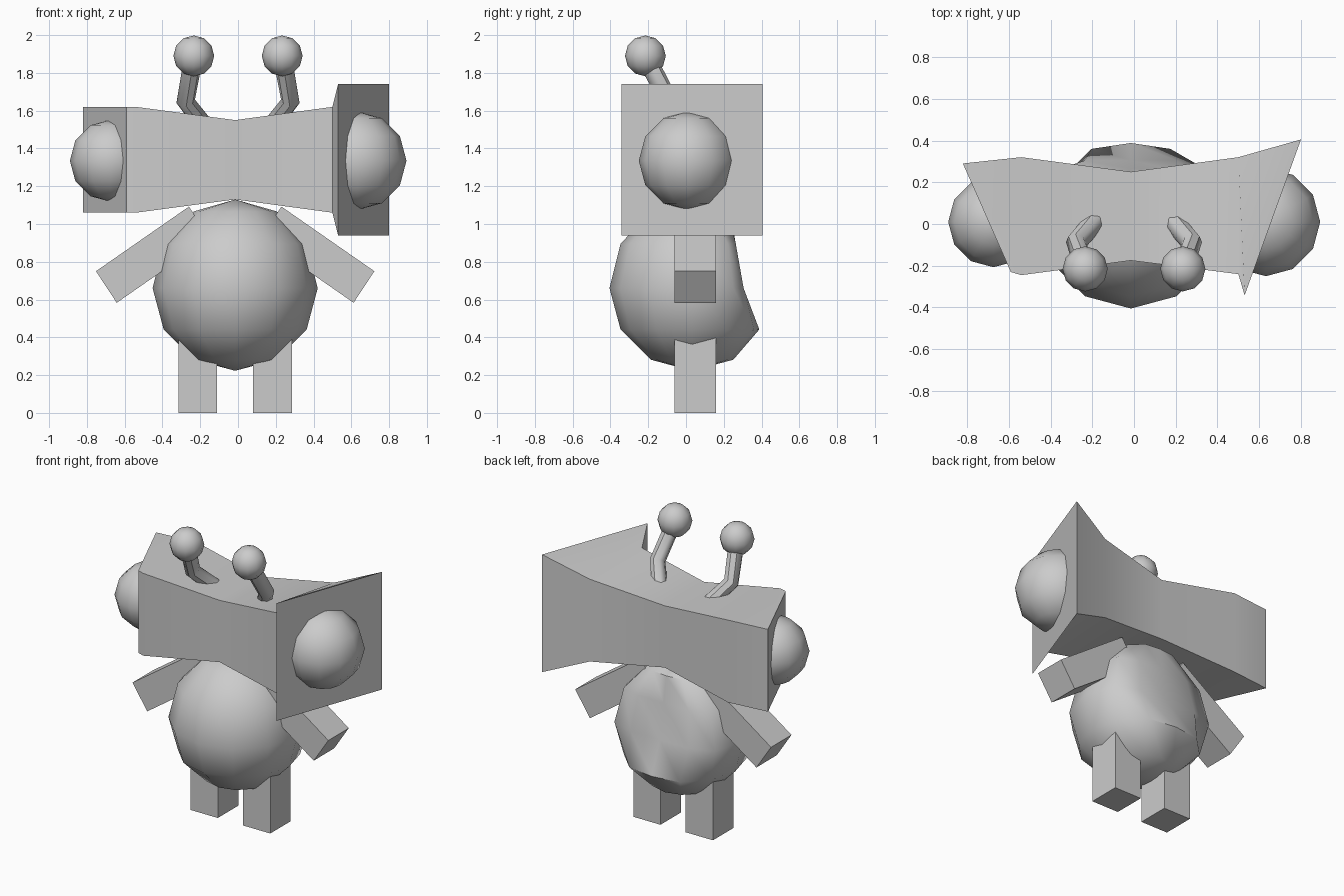
import bpy, bmesh, math
from mathutils import Vector

if "Cube" in bpy.data.objects:
    bpy.data.objects.remove(bpy.data.objects["Cube"])

MID = -0.015  # symmetry line of body and limbs


def finish(name, bm, angle=None):
    bmesh.ops.recalc_face_normals(bm, faces=bm.faces[:])
    mesh = bpy.data.meshes.new(name)
    bm.to_mesh(mesh)
    bm.free()
    ob = bpy.data.objects.new(name, mesh)
    bpy.context.collection.objects.link(ob)
    if angle:
        bpy.ops.object.select_all(action='DESELECT')
        ob.select_set(True)
        bpy.context.view_layer.objects.active = ob
        bpy.ops.object.shade_smooth_by_angle(angle=math.radians(angle))
    return ob


def ball(bm, centre, radius, segments=12, rings=6):
    made = bmesh.ops.create_uvsphere(bm, u_segments=segments, v_segments=rings, radius=radius)
    bmesh.ops.translate(bm, verts=made['verts'], vec=centre)
    return made['verts']


def loft(bm, loops):
    rows = [[bm.verts.new(p) for p in loop] for loop in loops]
    n = len(rows[0])
    for a, b in zip(rows, rows[1:]):
        for i in range(n):
            j = (i + 1) % n
            bm.faces.new((a[i], a[j], b[j], b[i]))
    bm.faces.new(rows[0])
    bm.faces.new(rows[-1])


def box(name, outline):
    # front outline (x, z) extruded through the limb depth
    bm = bmesh.new()
    loft(bm, [[(x, y, z) for x, z in outline] for y in (-0.06, 0.16)])
    finish(name, bm)


# head: front x/y, back x/y, half height of each cross-section
sections = [(-0.59, -0.23, -0.82, 0.29, 0.28),
            (-0.54, -0.245, -0.54, 0.32, 0.28),
            (MID, -0.175, MID, 0.25, 0.21),
            (0.50, -0.24, 0.50, 0.32, 0.28),
            (0.53, -0.342, 0.80, 0.405, 0.40)]
bm = bmesh.new()
loft(bm, [[(fx, fy, 1.34 - h), (bx, by, 1.34 - h), (bx, by, 1.34 + h), (fx, fy, 1.34 + h)]
          for fx, fy, bx, by, h in sections])
finish("head", bm, 30)

# eyes
for name, x, r in (("left_eye", -0.673, 0.217), ("right_eye", 0.632, 0.26)):
    bm = bmesh.new()
    ball(bm, (x, 0.01, 1.335), r)
    finish(name, bm, 45)

# body: raised crown and flattened back
bm = bmesh.new()
for v in ball(bm, (MID, 0.032, 0.66), 0.437):
    z = v.co.z
    cap = 0.305 - (z - 0.66) * (0.19 if z > 0.66 else 0.38)
    v.co.y = min(v.co.y, cap)
    if z > 0.67:
        v.co.z = 0.66 + (z - 0.66) * 1.075
finish("body", bm, 45)

# antennae: bent tube with a ball tip
for name, s in (("left_antenna", -1), ("right_antenna", 1)):
    path = [Vector(p) for p in ((s * 0.155, 0.05, 1.49), (s * 0.277, -0.09, 1.65),
                                (s * 0.234, -0.215, 1.89))]
    loops = []
    for i, p in enumerate(path):
        tangent = ((path[min(i + 1, 2)] - p).normalized() + (p - path[max(i - 1, 0)]).normalized())
        q = Vector((0, 0, 1)).rotation_difference(tangent.normalized())
        loops.append([p + q @ Vector((0.05 * math.cos(k * math.pi / 4),
                                      0.05 * math.sin(k * math.pi / 4), 0)) for k in range(8)])
    bm = bmesh.new()
    loft(bm, loops)
    ball(bm, path[-1], 0.108)
    finish(name, bm, 45)

# arms and legs
for side, s in (("left", -1), ("right", 1)):
    arm = [(0.737, 0.75), (0.627, 0.583), (0.135, 0.925), (0.245, 1.092)]
    leg = [(0.095, 0.0), (0.30, 0.0), (0.30, 0.48), (0.095, 0.48)]
    box(side + "_arm", [(MID + s * x, z) for x, z in arm])
    box(side + "_leg", [(MID + s * x, z) for x, z in leg])
